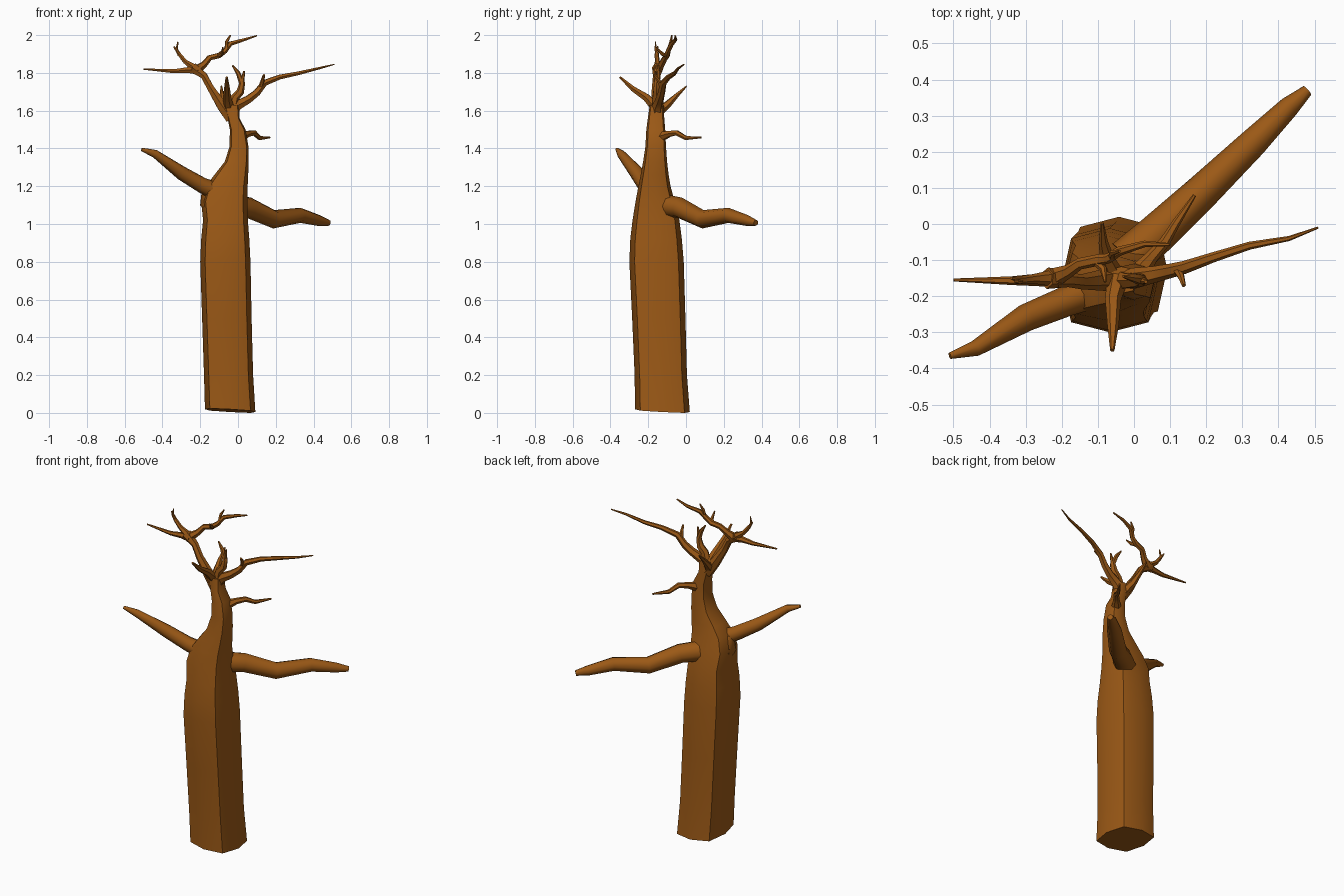
import bpy, bmesh, math
from mathutils import Vector

bark = bpy.data.materials.new("bark")
bark.diffuse_color = (0.33, 0.1, 0.008, 1)


def skin(name, rings, angle=50):
    """Bridge equal-sized rings of points into a capped, smooth-shaded tube."""
    bm = bmesh.new()
    loops = [[bm.verts.new(p) for p in ring] for ring in rings]
    n = len(loops[0])
    for a, b in zip(loops, loops[1:]):
        for i in range(n):
            j = (i + 1) % n
            bm.faces.new((a[i], a[j], b[j], b[i]))
    bm.faces.new(loops[0][::-1])
    bm.faces.new(loops[-1])
    bmesh.ops.recalc_face_normals(bm, faces=bm.faces)
    mesh = bpy.data.meshes.new(name)
    bm.to_mesh(mesh)
    bm.free()
    mesh.materials.append(bark)
    obj = bpy.data.objects.new(name, mesh)
    bpy.context.collection.objects.link(obj)
    bpy.ops.object.select_all(action='DESELECT')
    obj.select_set(True)
    bpy.context.view_layer.objects.active = obj
    bpy.ops.object.shade_smooth_by_angle(angle=math.radians(angle))
    return obj


def branch(name, path, sides=6):
    """Tapered tube through (x, y, z, radius) points."""
    pts = [Vector(p[:3]) for p in path]
    rings = []
    for k, p in enumerate(pts):
        t = (pts[min(k + 1, len(pts) - 1)] - pts[max(k - 1, 0)]).normalized()
        ref = Vector((0, 0, 1)) if abs((pts[-1] - pts[0]).normalized().z) < 0.8 else Vector((0, 1, 0))
        u = t.cross(ref).normalized()
        v = u.cross(t)
        rings.append([p + path[k][3] * (u * math.cos(a) + v * math.sin(a))
                      for a in (2 * math.pi * i / sides for i in range(sides))])
    return skin(name, rings)


# Trunk: z, x min, x max, y min, y max of each ring
profile = [
    (0.012, -0.175, 0.092, -0.270, 0.020),
    (0.20, -0.180, 0.080, -0.272, 0.005),
    (0.50, -0.190, 0.072, -0.285, -0.003),
    (0.80, -0.200, 0.066, -0.300, -0.012),
    (0.92, -0.195, 0.060, -0.295, -0.022),
    (1.02, -0.185, 0.052, -0.283, -0.035),
    (1.12, -0.195, 0.050, -0.267, -0.060),
    (1.20, -0.170, 0.051, -0.252, -0.082),
    (1.26, -0.125, 0.054, -0.240, -0.092),
    (1.33, -0.070, 0.056, -0.227, -0.100),
    (1.41, -0.045, 0.055, -0.215, -0.106),
    (1.50, -0.043, 0.040, -0.210, -0.110),
    (1.56, -0.055, 0.008, -0.202, -0.115),
    (1.63, -0.075, 0.005, -0.192, -0.118),
]
trunk = []
for k, (z, x0, x1, y0, y1) in enumerate(profile):
    ring = []
    for i in range(8):
        a = math.pi / 4 * i
        f = 1.14 if i % 2 else 1.0
        dx, dy = f * math.cos(a), f * math.sin(a)
        tilt = 0.012 * (-dx - dy) / 1.6 if k == 0 else 0
        ring.append(((x0 + x1) / 2 + dx * (x1 - x0) / 2,
                     (y0 + y1) / 2 + dy * (y1 - y0) / 2, z + tilt))
    trunk.append(ring)
skin("trunk", trunk)

# Two heavy side limbs
branch("right_limb", [(-0.02, -0.10, 1.095, 0.06), (0.06, -0.03, 1.085, 0.056), (0.19, 0.09, 1.025, 0.049),
                      (0.33, 0.225, 1.046, 0.04), (0.43, 0.325, 1.018, 0.029), (0.48, 0.37, 1.006, 0.016)], 8)
branch("left_limb", [(-0.10, -0.18, 1.165, 0.05), (-0.19, -0.215, 1.205, 0.042), (-0.30, -0.26, 1.27, 0.038),
                     (-0.44, -0.345, 1.372, 0.022), (-0.51, -0.365, 1.395, 0.009)], 8)
branch("left_limb_collar", [(-0.10, -0.17, 1.06, 0.05), (-0.15, -0.175, 1.12, 0.055), (-0.16, -0.185, 1.20, 0.03)], 8)

# Small twig on the upper trunk
branch("neck_twig", [(0.01, -0.14, 1.46, 0.03), (0.05, -0.09, 1.477, 0.018), (0.085, -0.05, 1.483, 0.015),
                     (0.115, 0.0, 1.455, 0.012), (0.168, 0.08, 1.458, 0.005)])

# Left crown: stem, fork and twigs
branch("crown_left_stem", [(-0.035, -0.155, 1.56, 0.036), (-0.085, -0.155, 1.625, 0.03),
                           (-0.145, -0.16, 1.72, 0.021), (-0.18, -0.155, 1.785, 0.02), (-0.24, -0.15, 1.828, 0.03)])
branch("crown_left_tip", [(-0.21, -0.15, 1.815, 0.027), (-0.27, -0.155, 1.815, 0.017),
                          (-0.34, -0.157, 1.809, 0.012), (-0.50, -0.155, 1.82, 0.004)])
branch("crown_left_twig", [(-0.23, -0.15, 1.825, 0.022), (-0.28, -0.152, 1.86, 0.013),
                           (-0.312, -0.155, 1.90, 0.011), (-0.34, -0.15, 1.94, 0.004)])
branch("crown_left_spur", [(-0.31, -0.155, 1.895, 0.010), (-0.325, -0.16, 1.925, 0.007), (-0.318, -0.162, 1.965, 0.003)])
branch("crown_top_branch", [(-0.22, -0.148, 1.815, 0.027), (-0.18, -0.13, 1.845, 0.018), (-0.15, -0.11, 1.88, 0.016),
                            (-0.10, -0.10, 1.892, 0.016), (-0.07, -0.095, 1.915, 0.014), (-0.04, -0.075, 1.955, 0.013),
                            (0.03, -0.055, 1.975, 0.009), (0.10, -0.057, 1.997, 0.004)])
branch("crown_top_spur", [(-0.06, -0.09, 1.93, 0.011), (-0.06, -0.08, 1.965, 0.009), (-0.04, -0.075, 2.0, 0.004)])
branch("crown_top_side_spur", [(-0.11, -0.10, 1.89, 0.012), (-0.085, -0.125, 1.90, 0.01), (-0.08, -0.16, 1.935, 0.004)])

# Right crown: long reaching branch and spur
branch("crown_right_branch", [(-0.035, -0.155, 1.57, 0.038), (-0.01, -0.152, 1.625, 0.03), (0.055, -0.14, 1.66, 0.023),
                              (0.10, -0.13, 1.695, 0.02), (0.14, -0.12, 1.747, 0.018), (0.22, -0.092, 1.778, 0.014),
                              (0.32, -0.06, 1.798, 0.011), (0.43, -0.04, 1.825, 0.007), (0.51, -0.01, 1.845, 0.003)])
branch("crown_right_spur", [(0.12, -0.125, 1.72, 0.014), (0.13, -0.145, 1.76, 0.010), (0.138, -0.17, 1.79, 0.006)])

# Middle shoots: front spike, back spike and upright twig
branch("front_spike", [(-0.045, -0.15, 1.605, 0.03), (-0.058, -0.21, 1.67, 0.022), (-0.058, -0.28, 1.715, 0.016),
                       (-0.06, -0.35, 1.778, 0.006)])
branch("back_spike", [(-0.05, -0.15, 1.59, 0.028), (-0.075, -0.095, 1.635, 0.02), (-0.085, -0.05, 1.68, 0.013),
                      (-0.088, 0.003, 1.73, 0.004)])
branch("middle_shoot", [(-0.035, -0.155, 1.59, 0.03), (-0.015, -0.157, 1.67, 0.023), (0.012, -0.155, 1.70, 0.021),
                        (0.022, -0.155, 1.745, 0.016), (0.0, -0.15, 1.80, 0.012), (-0.03, -0.145, 1.84, 0.004)])
branch("middle_spur", [(0.018, -0.155, 1.735, 0.014), (0.025, -0.158, 1.77, 0.010), (0.033, -0.16, 1.81, 0.005)])
